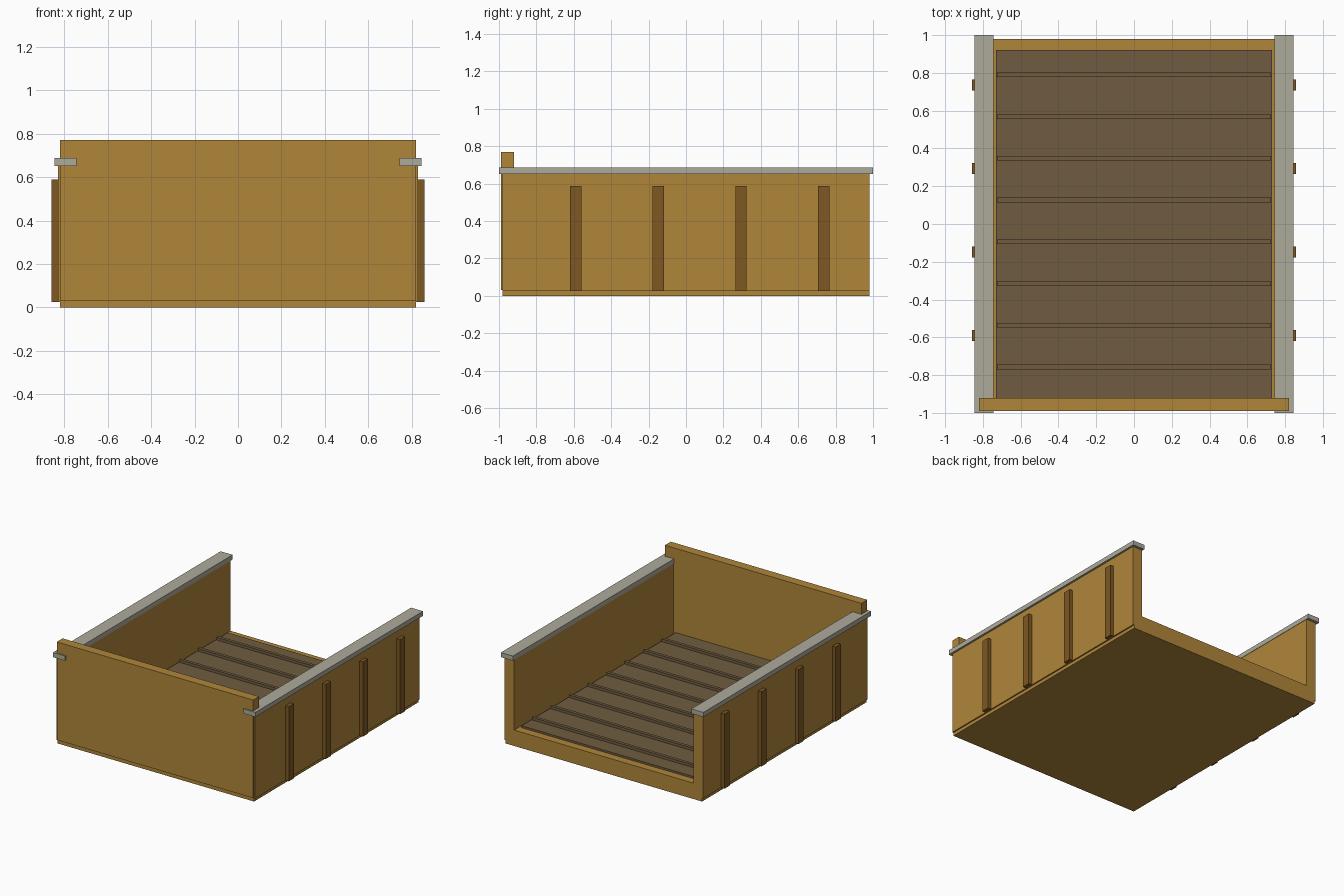
import bpy

cube = bpy.data.objects.get("Cube")
if cube:
    bpy.data.objects.remove(cube, do_unlink=True)


def material(name, rgb):
    mat = bpy.data.materials.new(name)
    mat.use_nodes = True
    colour = (*rgb, 1.0)
    mat.diffuse_color = colour
    mat.node_tree.nodes["Principled BSDF"].inputs["Base Color"].default_value = colour
    return mat


ochre = material("ochre paint", (0.434, 0.238, 0.042))
brown = material("dark brown paint", (0.209, 0.098, 0.016))
liner = material("worn floor brown", (0.162, 0.107, 0.051))
grey = material("pale grey rail", (0.42, 0.40, 0.33))


def box(name, mat, x, y, z):
    """Box from (low, high) ranges on each axis."""
    spans = (x, y, z)
    bpy.ops.mesh.primitive_cube_add(size=1, location=[(a + b) / 2 for a, b in spans])
    obj = bpy.context.object
    obj.name = name
    obj.scale = [b - a for a, b in spans]
    bpy.ops.object.transform_apply(location=False, rotation=False, scale=True)
    obj.data.materials.append(mat)
    return obj


# Bed floor and front wall
box("bed_floor", ochre, (-0.82, 0.82), (-0.98, 0.98), (0, 0.12))
box("front_wall", ochre, (-0.82, 0.82), (-0.99, -0.92), (0.03, 0.77))

# Floor liner with raised cross ribs
box("floor_liner", liner, (-0.73, 0.73), (-0.92, 0.92), (0.11, 0.135))
for i in range(8):
    y = -0.757 + i * 0.221
    box(f"floor_rib_{i + 1}", liner, (-0.725, 0.725), (y - 0.012, y + 0.012), (0.13, 0.155))

# Side walls, cap rails and outer stakes, mirrored left and right
for side, s in (("left", 1), ("right", -1)):
    def side_box(name, mat, inner, outer, y, z):
        box(f"{side}_{name}", mat, sorted((s * inner, s * outer)), y, z)

    side_box("wall", ochre, 0.748, 0.83, (-0.98, 0.98), (0.025, 0.655))
    side_box("cap_rail", grey, 0.745, 0.845, (-1, 1), (0.652, 0.687))
    for i in range(4):
        y = -0.59 + i * 0.442
        side_box(f"stake_{i + 1}", brown, 0.82, 0.858, (y - 0.03, y + 0.03), (0.025, 0.588))
